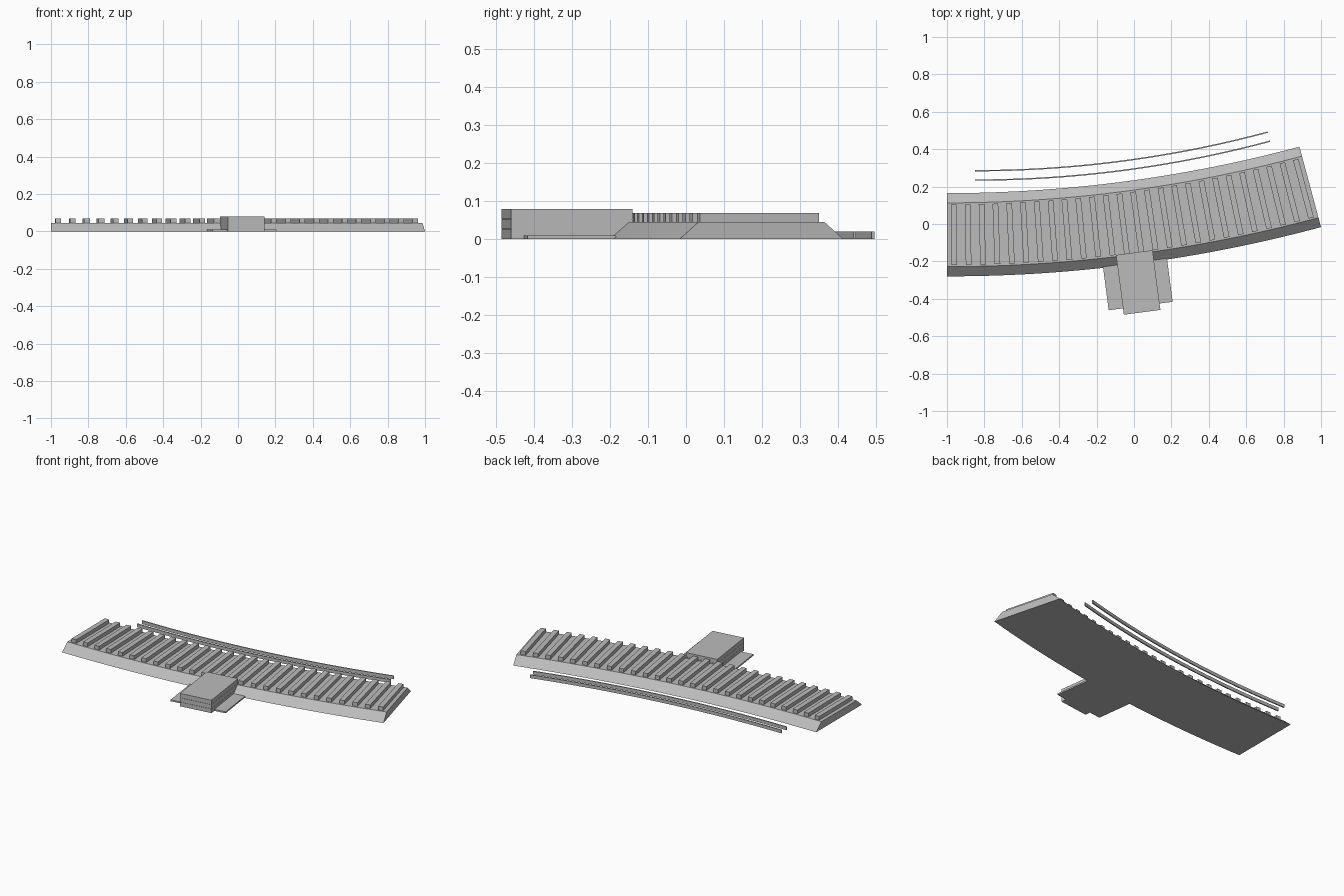
import bpy, bmesh
from math import sin, cos, radians
from mathutils import Matrix, Vector

cube = bpy.data.objects.get("Cube")
if cube:
    bpy.data.objects.remove(cube)

grey = bpy.data.materials.new("plain_grey")
grey.use_nodes = True
colour = (0.5, 0.5, 0.5, 1)
grey.diffuse_color = colour
grey.node_tree.nodes["Principled BSDF"].inputs["Base Color"].default_value = colour

SWEEP = radians(15)


def finish(name, bm, smooth=False):
    bmesh.ops.recalc_face_normals(bm, faces=bm.faces)
    mesh = bpy.data.meshes.new(name)
    bm.to_mesh(mesh)
    bm.free()
    mesh.materials.append(grey)
    obj = bpy.data.objects.new(name, mesh)
    bpy.context.collection.objects.link(obj)
    if smooth:
        bpy.ops.object.select_all(action='DESELECT')
        obj.select_set(True)
        bpy.context.view_layer.objects.active = obj
        bpy.ops.object.shade_smooth_by_angle(angle=radians(30))
    return obj


def arc_sweep(name, profile, centre, steps=32):
    """Sweep a (radius, z) profile about a vertical axis."""
    bm = bmesh.new()
    rings = []
    for i in range(steps + 1):
        a = SWEEP * i / steps
        rings.append([bm.verts.new((centre.x + r * sin(a), centre.y - r * cos(a), z))
                      for r, z in profile])
    n = len(profile)
    for r0, r1 in zip(rings, rings[1:]):
        for k in range(n):
            bm.faces.new((r0[k], r0[(k + 1) % n], r1[(k + 1) % n], r1[k]))
    bm.faces.new(rings[0])
    bm.faces.new(rings[-1])
    return finish(name, bm, True)


def box(name, x, y, z0, z1, size, angle):
    bm = bmesh.new()
    place = (Matrix.Translation((x, y, (z0 + z1) / 2)) @ Matrix.Rotation(angle, 4, 'Z')
             @ Matrix.Diagonal((size[0], size[1], z1 - z0, 1)))
    bmesh.ops.create_cube(bm, size=1, matrix=place)
    return finish(name, bm)


# Curved ballast bed with sloping shoulders
outer, inner = 7.727, 7.282
bed_centre = Vector((-1, 7.447, 0))
shoulder, bed_top = 0.052, 0.045
arc_sweep("ballast_bed", [(outer, 0), (outer - shoulder, bed_top),
                          (inner + shoulder, bed_top), (inner, 0)], bed_centre)

# Evenly spaced sleepers
COUNT = 26
mid = (outer + inner) / 2
for i in range(COUNT):
    a = SWEEP * (i + 0.5) / COUNT
    box(f"sleeper_{i + 1}", bed_centre.x + mid * sin(a), bed_centre.y - mid * cos(a),
        bed_top, 0.068, (0.03, 0.323), a)

# Two loose rails lying beside the bed
rail_centre = Vector((-0.85, 6.33, 0))
for name, r in (("inner_rail", 6.045), ("outer_rail", 6.095)):
    w = 0.0035
    arc_sweep(name, [(r + w, 0), (r + w, 0.02), (r - w, 0.02), (r - w, 0)], rail_centre)

# Side block of three stacked slabs with fine joints, on a wide base plate
tilt = SWEEP / 2
slab = 0.079 / 3
for i, name in enumerate(("bottom_slab", "middle_slab", "top_slab")):
    z = i * slab
    box(name, 0.0225, -0.3125, z, z + slab - (0.001 if i < 2 else 0), (0.197, 0.322), tilt)
box("block_core", 0.0225, -0.3125, 0.002, 0.077, (0.193, 0.318), tilt)
box("base_plate", 0.0205, -0.3225, 0, 0.009, (0.345, 0.234), tilt)
